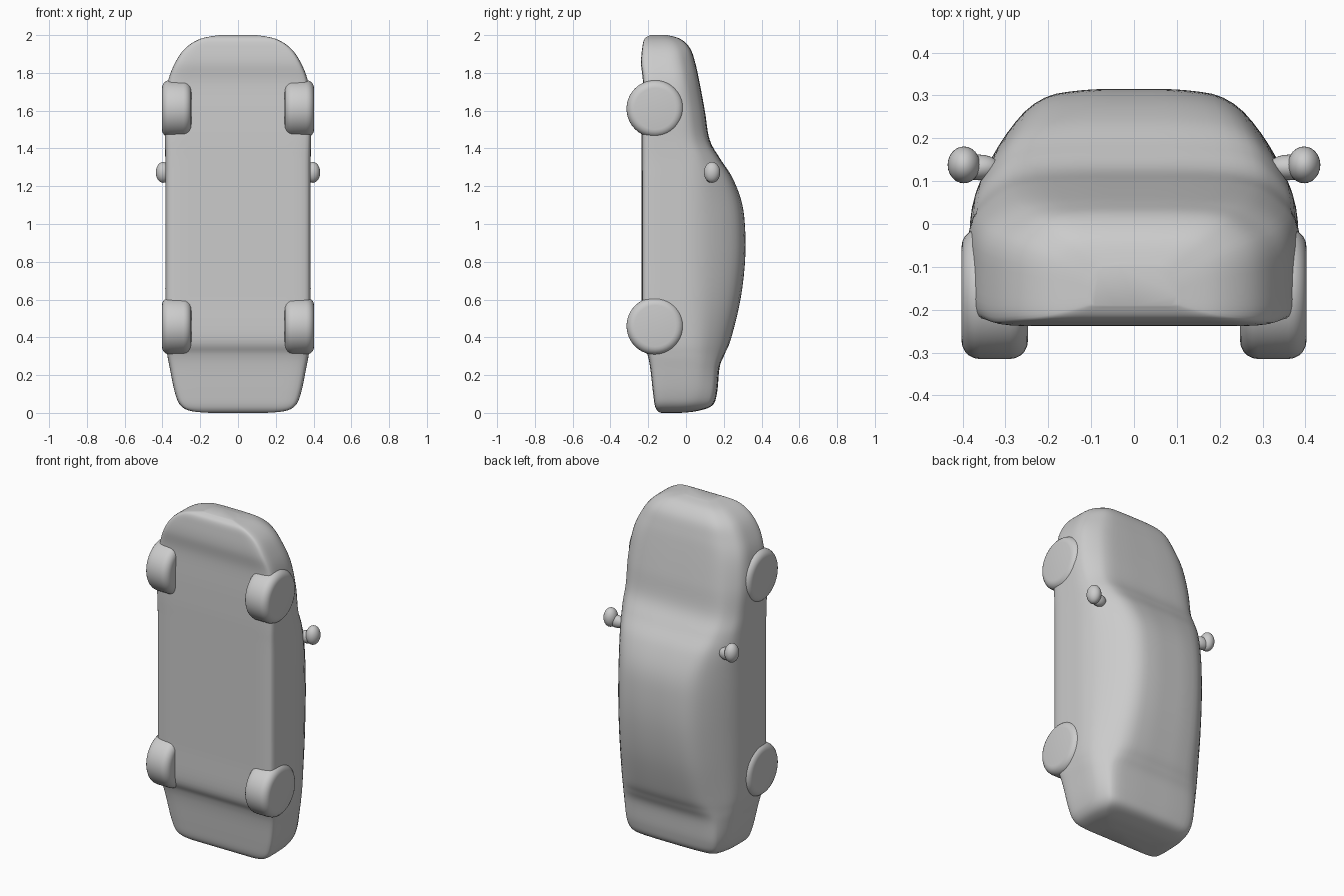
import bpy, bmesh, math

if "Cube" in bpy.data.objects:
    bpy.data.objects.remove(bpy.data.objects["Cube"], do_unlink=True)

# One plain grey for everything
grey = bpy.data.materials.new("plain_grey")
grey.use_nodes = True
COLOUR = (0.6, 0.6, 0.6, 1.0)
grey.diffuse_color = COLOUR
grey.node_tree.nodes["Principled BSDF"].inputs["Base Color"].default_value = COLOUR


def make_object(name, bm, angle=60):
    bmesh.ops.recalc_face_normals(bm, faces=bm.faces[:])
    mesh = bpy.data.meshes.new(name)
    bm.to_mesh(mesh)
    bm.free()
    mesh.materials.append(grey)
    obj = bpy.data.objects.new(name, mesh)
    bpy.context.collection.objects.link(obj)
    bpy.ops.object.select_all(action='DESELECT')
    obj.select_set(True)
    bpy.context.view_layer.objects.active = obj
    bpy.ops.object.shade_smooth_by_angle(angle=math.radians(angle))
    return obj


# Body stations, tail to nose: z, half width, floor y, roof y, roof half width, beltline y
STATIONS = [
    (0.01, 0.15, -0.13, -0.03, 0.13, -0.07),
    (0.02, 0.25, -0.15, 0.06, 0.22, -0.03),
    (0.05, 0.305, -0.165, 0.14, 0.26, 0.02),
    (0.12, 0.335, -0.175, 0.165, 0.28, 0.05),
    (0.25, 0.362, -0.19, 0.178, 0.28, 0.06),
    (0.32, 0.375, -0.205, 0.205, 0.26, 0.06),
    (0.40, 0.383, -0.235, 0.238, 0.24, 0.06),
    (0.60, 0.385, -0.235, 0.287, 0.23, 0.06),
    (0.80, 0.385, -0.235, 0.312, 0.225, 0.06),
    (0.98, 0.385, -0.235, 0.313, 0.225, 0.06),
    (1.12, 0.385, -0.235, 0.295, 0.23, 0.06),
    (1.25, 0.385, -0.235, 0.245, 0.25, 0.06),
    (1.35, 0.385, -0.235, 0.18, 0.27, 0.05),
    (1.45, 0.387, -0.235, 0.125, 0.28, 0.02),
    (1.60, 0.39, -0.232, 0.10, 0.27, 0.0),
    (1.75, 0.372, -0.228, 0.072, 0.25, -0.02),
    (1.85, 0.335, -0.238, 0.05, 0.22, -0.04),
    (1.93, 0.28, -0.232, 0.022, 0.19, -0.06),
    (1.98, 0.20, -0.22, -0.03, 0.14, -0.09),
    (2.00, 0.10, -0.19, -0.10, 0.07, -0.14),
]


def catmull(p0, p1, p2, p3, t):
    return 0.5 * (2 * p1 + (p2 - p0) * t + (2 * p0 - 5 * p1 + 4 * p2 - p3) * t * t
                  + (3 * p1 - p0 - 3 * p2 + p3) * t ** 3)


def smooth_stations(steps=6):
    last = len(STATIONS) - 1
    for i in range(last):
        quad = [STATIONS[min(max(i + k, 0), last)] for k in (-1, 0, 1, 2)]
        for s in range(steps):
            yield [catmull(*vals, s / steps) for vals in zip(*quad)]
    yield STATIONS[-1]


def section(w, floor, roof, r, belt):
    """Closed car cross-section with corners rounded by corner cutting."""
    h, up = belt - floor, roof - belt
    half = [(0.5 * w, floor), (0.93 * w, floor), (w, floor + 0.1 * h), (w, floor + 0.5 * h),
            (0.99 * w, belt), (r + 0.52 * (w - r), belt + 0.56 * up),
            (r, roof - 0.07 * up), (0.5 * r, roof)]
    loop = [(0, floor)] + half + [(0, roof)] + [(-x, y) for x, y in reversed(half)]
    for _ in range(2):
        cut = []
        for (ax, ay), (bx, by) in zip(loop, loop[1:] + loop[:1]):
            cut += [(0.75 * ax + 0.25 * bx, 0.75 * ay + 0.25 * by),
                    (0.25 * ax + 0.75 * bx, 0.25 * ay + 0.75 * by)]
        loop = cut
    return loop


# Body shell, lofted from tail to nose
bm = bmesh.new()
rings = []
for z, w, floor, roof, r, belt in smooth_stations():
    rings.append([bm.verts.new((x, y, z)) for x, y in section(w, floor, roof, r, belt)])
for low, high in zip(rings, rings[1:]):
    n = len(low)
    for i in range(n):
        j = (i + 1) % n
        bm.faces.new((low[i], low[j], high[j], high[i]))
bm.faces.new(rings[0])
bm.faces.new(rings[-1])
# Rest the tail exactly on the ground
for v in bm.verts:
    v.co.z = 2 - (2 - v.co.z) * 2 / 1.99
make_object("car_body", bm)


def wheel(name, x, z):
    bm = bmesh.new()
    bmesh.ops.create_cone(bm, cap_ends=True, segments=40, radius1=0.152, radius2=0.152, depth=0.155)
    rims = [e for e in bm.edges if abs(e.verts[0].co.z - e.verts[1].co.z) < 1e-5]
    bmesh.ops.bevel(bm, geom=rims, offset=0.042, segments=5, profile=0.5, affect='EDGES')
    obj = make_object(name, bm)
    obj.rotation_euler = (0, math.pi / 2, 0)
    obj.location = (x, -0.163, z)


def ellipsoid(name, centre, radii):
    bm = bmesh.new()
    bmesh.ops.create_uvsphere(bm, u_segments=24, v_segments=16, radius=1)
    for v in bm.verts:
        v.co = [c + a * r for c, a, r in zip(centre, v.co, radii)]
    make_object(name, bm)


# Wheels and door mirrors on both sides
for side, s in (("left", 1), ("right", -1)):
    wheel("front_wheel_" + side, s * 0.325, 1.61)
    wheel("rear_wheel_" + side, s * 0.325, 0.46)
    ellipsoid("mirror_pod_" + side, (s * 0.397, 0.138, 1.273), (0.038, 0.043, 0.055))
    ellipsoid("mirror_stem_" + side, (s * 0.362, 0.132, 1.255), (0.05, 0.03, 0.036))
